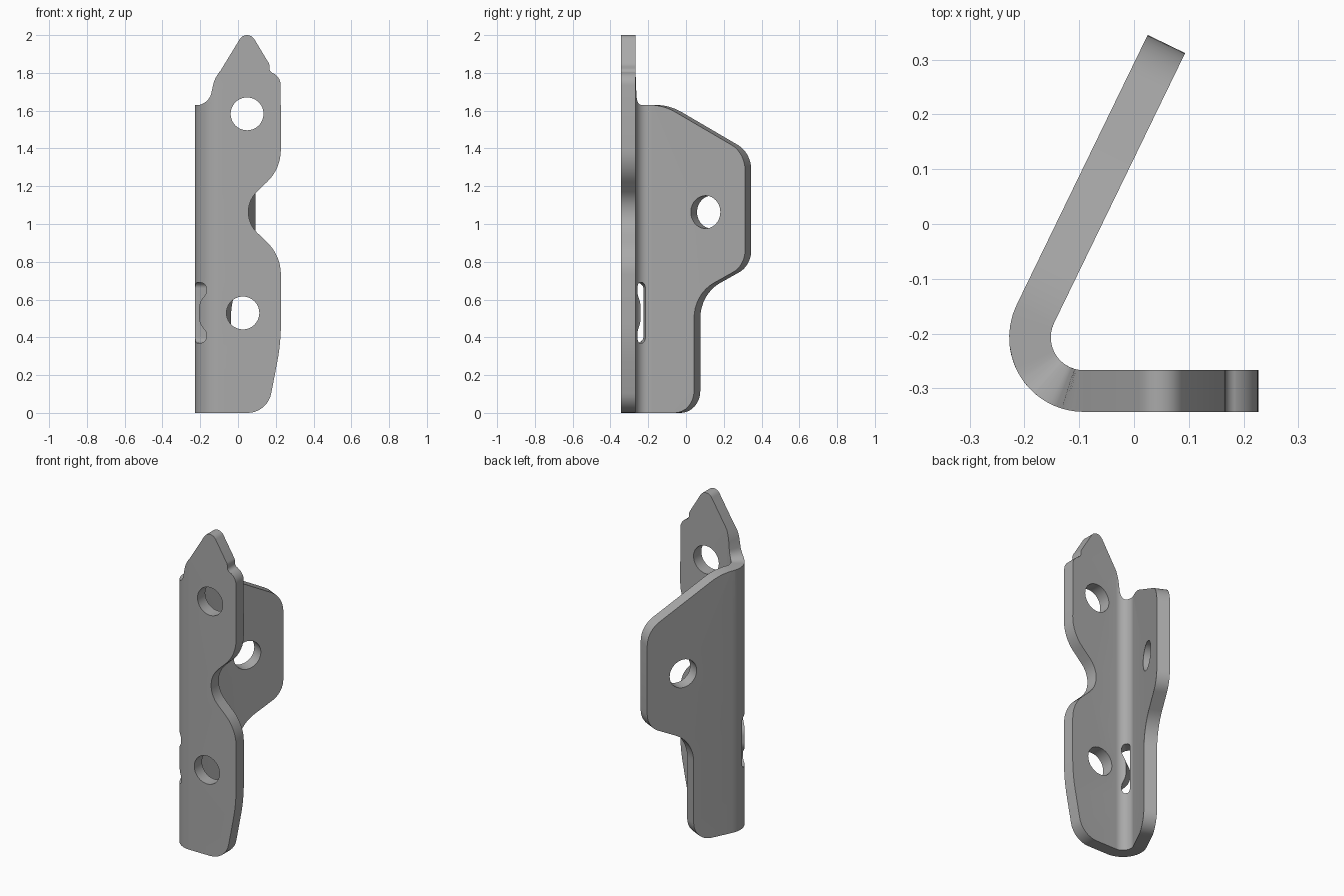
import bpy, bmesh
from math import sin, cos, tan, pi, radians
from mathutils import Vector

cube = bpy.data.objects.get("Cube")
if cube:
    bpy.data.objects.remove(cube, do_unlink=True)

# Sheet dimensions: bend centre, radii and angle
CX, CY = -0.092, -0.207
R_OUT, R_IN = 0.136, 0.06
BEND = radians(115.9)
ARC = 0.1 * BEND          # width of the bend strip in the flat pattern
STEPS = 14


def rounded(corners, n=8):
    """Closed outline whose corners (x, z, tangent length) become arcs."""
    pts = []
    for i, (x, z, t) in enumerate(corners):
        c = Vector((x, z))
        a = (Vector(corners[i - 1][:2]) - c).normalized()
        b = (Vector(corners[(i + 1) % len(corners)][:2]) - c).normalized()
        w = sin(a.angle(b) / 2)
        p, q = c + a * t, c + b * t
        for k in range(n + 1):
            f = k / n
            k0, k1, k2 = (1 - f) ** 2, 2 * w * f * (1 - f), f * f
            pts.append((p * k0 + c * k1 + q * k2) / (k0 + k1 + k2))
    return pts


def circle(x, z, r, n=40):
    return [Vector((x + r * cos(2 * pi * i / n), z + r * sin(2 * pi * i / n)))
            for i in range(n)]


def flange(w, z, t):
    """Flat-pattern position at distance w past the bend."""
    return (CX - ARC - w, z, t)


def bend_x(degrees):
    return CX - 0.1 * radians(degrees)


# Flat pattern: front plate edge, then flange edge
outline = rounded([
    (0.156, 0, 0.105), (0.227, 0.37, 0.1), (0.227, 0.833, 0.1),
    (-0.012, 1.063, 0.156), (0.227, 1.293, 0.1), (0.226, 1.79, 0.055),
    (0.166, 1.805, 0.02), (0.167, 1.845, 0.012), (0.048, 2.042, 0.074),
    (-0.115, 1.775, 0.04), (-0.14, 1.63, 0.06),
    flange(0.067, 1.63, 0.08), flange(0.548, 1.377, 0.09),
    flange(0.548, 0.78, 0.08), flange(0.248, 0.629, 0.13),
    flange(0.248, 0, 0.115),
])

# Kidney-shaped relief slot on the bend
slot = rounded([
    (bend_x(82), 0.37, 0.03), (bend_x(32), 0.37, 0.035),
    (bend_x(34), 0.43, 0.015), (bend_x(57), 0.48, 0.03),
    (bend_x(57), 0.58, 0.03), (bend_x(34), 0.63, 0.015),
    (bend_x(32), 0.69, 0.035), (bend_x(82), 0.69, 0.03),
])
holes = [circle(0.048, 1.583, 0.087), circle(0.026, 0.529, 0.087),
         circle(CX - ARC - 0.316, 1.063, 0.087), slot]

# Fill the pattern around its holes
bm = bmesh.new()
for loop in [outline] + holes:
    vs = [bm.verts.new((p.x, 0, p.y)) for p in loop]
    for i, v in enumerate(vs):
        bm.edges.new((vs[i - 1], v))
bmesh.ops.remove_doubles(bm, verts=bm.verts[:], dist=0.0005)
bmesh.ops.triangle_fill(bm, use_beauty=True, edges=bm.edges[:], normal=(0, -1, 0))

# Crease lines across the bend
for i in range(STEPS + 1):
    bmesh.ops.bisect_plane(bm, geom=bm.verts[:] + bm.edges[:] + bm.faces[:],
                           dist=0.00001, plane_co=(CX - ARC * i / STEPS, 0, 0),
                           plane_no=(1, 0, 0))

# Thicken, then fold the flange round
ext = bmesh.ops.extrude_face_region(bm, geom=bm.faces[:], use_keep_orig=True)
inner = {g for g in ext["geom"] if isinstance(g, bmesh.types.BMVert)}
for v in bm.verts:
    r = R_IN if v in inner else R_OUT
    u = CX - v.co.x
    a = min(max(u, 0), ARC) / ARC * BEND
    run = u if u < 0 else max(u - ARC, 0)
    v.co.x = CX - r * sin(a) - run * cos(a)
    v.co.y = CY - r * cos(a) + run * sin(a)
bmesh.ops.recalc_face_normals(bm, faces=bm.faces[:])

mesh = bpy.data.meshes.new("bent_bracket")
bm.to_mesh(mesh)
bm.free()
bracket = bpy.data.objects.new("bent_bracket", mesh)
bpy.context.collection.objects.link(bracket)

# Plain grey metal
grey = bpy.data.materials.new("grey_metal")
grey.use_nodes = True
color = (0.4, 0.4, 0.4, 1)
grey.diffuse_color = color
grey.node_tree.nodes["Principled BSDF"].inputs["Base Color"].default_value = color
mesh.materials.append(grey)

bpy.context.view_layer.objects.active = bracket
bracket.select_set(True)
bpy.ops.object.shade_smooth_by_angle(angle=radians(30))
